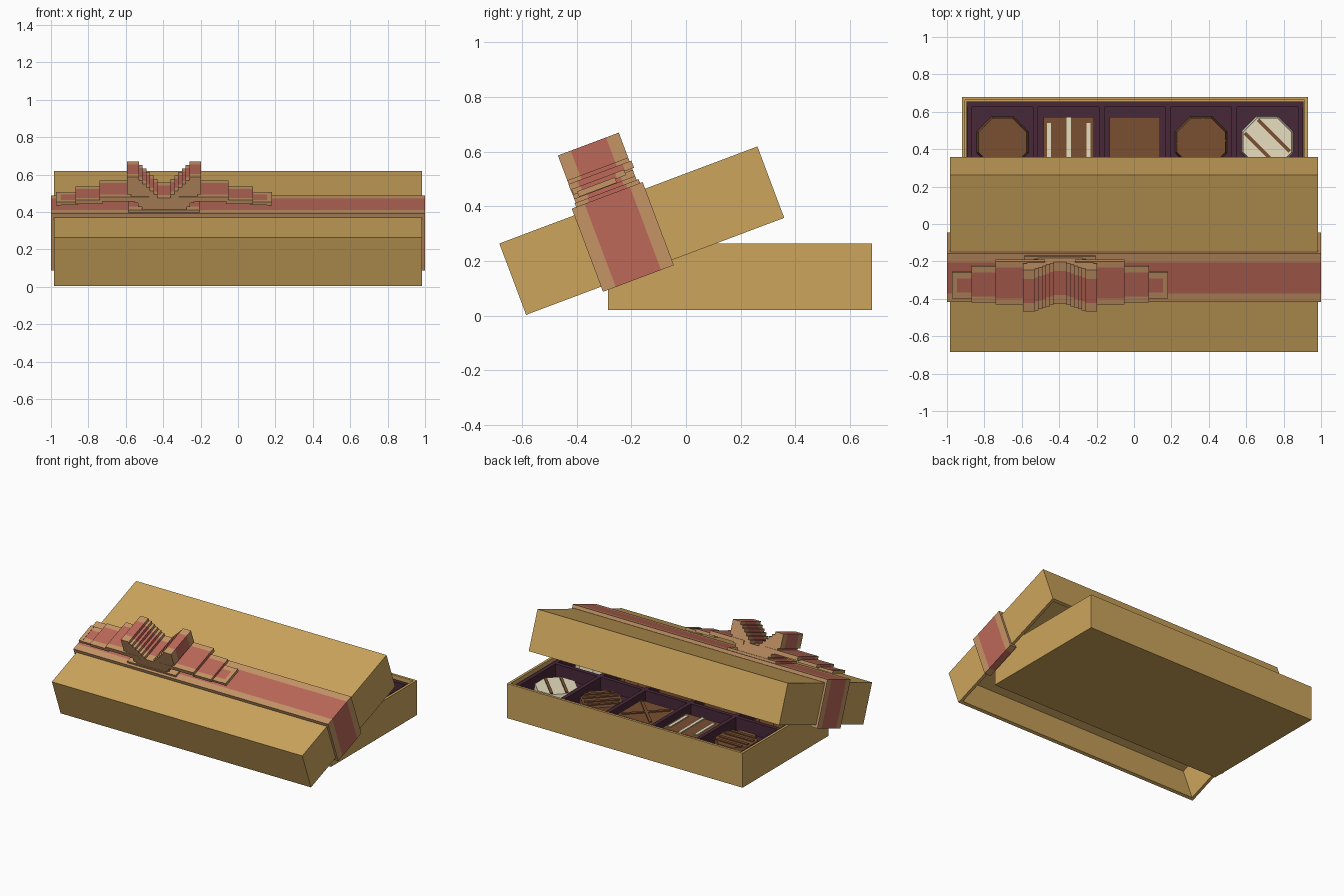
import bpy, bmesh, math
from mathutils import Matrix

if "Cube" in bpy.data.objects:
    bpy.data.objects.remove(bpy.data.objects["Cube"])


def material(name, r, g, b):
    lin = [((c / 255 + 0.055) / 1.055) ** 2.4 for c in (r, g, b)]
    m = bpy.data.materials.new(name)
    m.diffuse_color = (*lin, 1)
    m.use_nodes = True
    m.node_tree.nodes["Principled BSDF"].inputs["Base Color"].default_value = m.diffuse_color
    return m


GOLD = material("gold_card", 205, 165, 92)
RED = material("ribbon_red", 187, 104, 88)
TAN = material("ribbon_tan", 197, 149, 102)
PURPLE = material("tray_purple", 72, 40, 56)
CHOC = material("chocolate", 122, 80, 50)
CREAM = material("cream", 236, 227, 196)

# The lid, ribbon and bow share one tilted frame (x across, u along, v up)
TILT = Matrix.Translation((0, -0.585, 0.003)) @ Matrix.Rotation(math.radians(20.6), 4, 'X')


def finish(name, bm, mats, matrix=Matrix()):
    bmesh.ops.recalc_face_normals(bm, faces=bm.faces)
    me = bpy.data.meshes.new(name)
    bm.to_mesh(me)
    bm.free()
    for m in mats:
        me.materials.append(m)
    ob = bpy.data.objects.new(name, me)
    ob.matrix_world = matrix
    bpy.context.collection.objects.link(ob)
    return ob


def add_box(bm, x0, x1, y0, y1, z0, z1):
    m = Matrix.Translation(((x0 + x1) / 2, (y0 + y1) / 2, (z0 + z1) / 2)) @ \
        Matrix.Diagonal((x1 - x0, y1 - y0, z1 - z0, 1))
    bmesh.ops.create_cube(bm, size=1, matrix=m)


def open_box(name, x0, x1, y0, y1, z_open, z_closed, wall, matrix=Matrix()):
    """Card box with one open end: inset the open face and push it inwards."""
    bm = bmesh.new()
    add_box(bm, x0, x1, y0, y1, min(z_open, z_closed), max(z_open, z_closed))
    face = min(bm.faces, key=lambda f: abs(f.calc_center_median().z - z_open))
    bmesh.ops.inset_individual(bm, faces=[face], thickness=wall)
    res = bmesh.ops.extrude_face_region(bm, geom=[face])
    new = [g for g in res["geom"] if isinstance(g, bmesh.types.BMVert)]
    depth = (z_closed - z_open) * (1 - wall / abs(z_closed - z_open))
    bmesh.ops.translate(bm, verts=new, vec=(0, 0, depth))
    if face.is_valid:
        bmesh.ops.delete(bm, geom=[face], context='FACES_ONLY')
    return finish(name, bm, [GOLD], matrix)


def striped_prism(name, profile, u0, u1, margin):
    """Extrude an (x, v) profile along u: tan borders and a red middle stripe."""
    bm = bmesh.new()
    rings = [[bm.verts.new((x, u, v)) for x, v in profile]
             for u in (u0, u0 + margin, u1 - margin, u1)]
    n = len(profile)
    for k in range(3):
        for i in range(n):
            j = (i + 1) % n
            f = bm.faces.new((rings[k][i], rings[k][j], rings[k + 1][j], rings[k + 1][i]))
            f.material_index = 1 if k == 1 else 0
    bm.faces.new(rings[0])
    bm.faces.new(rings[3])
    return finish(name, bm, [TAN, RED], TILT)


def stairs(a, b, n):
    """Stepped path from a to b: across, then up or down, n times."""
    pts = []
    for i in range(n):
        x0, v0 = a[0] + (b[0] - a[0]) * i / n, a[1] + (b[1] - a[1]) * i / n
        pts += [(x0, v0), (a[0] + (b[0] - a[0]) * (i + 1) / n, v0)]
    return pts + [b]


# Base and lid
open_box("box_base", -0.92, 0.93, -0.285, 0.68, 0.265, 0.02, 0.025)
open_box("box_lid", -0.983, 0.983, 0, 1.009, 0, 0.279, 0.03, TILT)

# Ribbon band wrapped over the lid
half = [(1, 0.305), (1, -0.02), (0.95, -0.02), (0.95, -0.002), (0.985, -0.002), (0.985, 0.281)]
striped_prism("ribbon_band", half + [(-x, v) for x, v in reversed(half)], 0.293, 0.57, 0.05)

# Bow: pad, upright loops in a stepped cup shape, stepped tails
BX = -0.395
pad = [(0.19, 0.304), (0.19, 0.32), (-0.19, 0.32), (-0.19, 0.304)]
striped_prism("bow_pad", [(BX + x, v) for x, v in pad], 0.31, 0.56, 0.05)
side = (stairs((0.10, 0.31), (0.198, 0.43), 5) + [(0.198, 0.505)]
        + [(0.135, 0.505)] + stairs((0.135, 0.485), (0.035, 0.385), 5))
striped_prism("bow_loops", [(BX + x, v) for x, v in side]
              + [(BX - x, v) for x, v in reversed(side)], 0.314, 0.552, 0.05)
TAILS = [(0.08, 0.345, 0.365, 0.393, 0.313, 0.559),
         (0.33, 0.475, 0.350, 0.372, 0.317, 0.522),
         (0.46, 0.555, 0.338, 0.355, 0.333, 0.481)]
for s, label in ((-1, "left"), (1, "right")):
    for i, (a, b, v0, v1, u0, u1) in enumerate(TAILS):
        prof = [(BX + s * a, v0), (BX + s * b, v0), (BX + s * b, v1), (BX + s * a, v1)]
        striped_prism(f"bow_tail_{label}_{i + 1}", prof, u0, u1, 0.035)
    bm = bmesh.new()
    xs = sorted((BX + s * 0.55, BX + s * 0.577))
    add_box(bm, *xs, 0.333, 0.481, 0.336, 0.357)
    finish(f"bow_tail_tip_{label}", bm, [TAN], TILT)

# Purple tray with five columns and two rows of cells
X0, X1, Y0, Y1 = -0.895, 0.905, -0.26, 0.655
PITCH_X = (X1 - X0 - 0.03) / 5
MID_Y = (Y0 + Y1) / 2
bm = bmesh.new()
add_box(bm, X0, X1, Y0, Y1, 0.045, 0.15)
for i in range(6):
    x = X0 + 0.015 + i * PITCH_X
    add_box(bm, x - 0.014, x + 0.014, Y0, Y1, 0.14, 0.24)
for y in (Y0 + 0.015, MID_Y, Y1 - 0.015):
    add_box(bm, X0, X1, y - 0.014, y + 0.014, 0.14, 0.24)
finish("tray", bm, [PURPLE])


# Chocolates
def sweet(name, x, y, sides, mat):
    bm = bmesh.new()
    if sides == 4:
        add_box(bm, x - 0.135, x + 0.135, y - 0.135, y + 0.135, 0.15, 0.215)
    else:
        bmesh.ops.create_cone(bm, cap_ends=True, segments=sides, radius1=0.15, radius2=0.14,
                              depth=0.065, matrix=Matrix.Translation((x, y, 0.1825))
                              @ Matrix.Rotation(math.pi / sides, 4, 'Z'))
    finish(name, bm, [mat])


def stripes(name, x, y, angle, offsets, length, width, mat):
    bm = bmesh.new()
    for o in offsets:
        ln = length - abs(o) * 0.6
        m = Matrix.Translation((x, y, 0.216)) @ Matrix.Rotation(math.radians(angle), 4, 'Z') \
            @ Matrix.Translation((0, o, 0)) @ Matrix.Diagonal((ln, width, 0.012, 1))
        bmesh.ops.create_cube(bm, size=1, matrix=m)
    finish(name, bm, [mat])


# sides, body colour, stripe angle, stripe offsets, stripe length, stripe width, stripe colour
KINDS = [(8, CHOC, 0, (-0.08, -0.03, 0.03, 0.08), 0.24, 0.02, CHOC),
         (4, CHOC, 90, (-0.105, 0, 0.105), 0.27, 0.022, CREAM),
         (4, CHOC, -45, (0,), 0.32, 0.02, CHOC),
         (8, CHOC, 45, (-0.08, -0.03, 0.03, 0.08), 0.25, 0.02, CHOC),
         (8, CREAM, -45, (-0.05, 0.05), 0.27, 0.018, CHOC)]
for row, y in enumerate((0.437, -0.03)):
    for col in range(5):
        sides, body, ang, offs, ln, w, trim = KINDS[col]
        x = X0 + 0.015 + (col + 0.5) * PITCH_X
        sweet(f"chocolate_{row}_{col}", x, y, sides, body)
        stripes(f"chocolate_trim_{row}_{col}", x, y, ang, offs, ln, w, trim)
        if col == 2:
            stripes(f"chocolate_cross_{row}", x, y, 45, (0,), 0.32, 0.02, CHOC)
